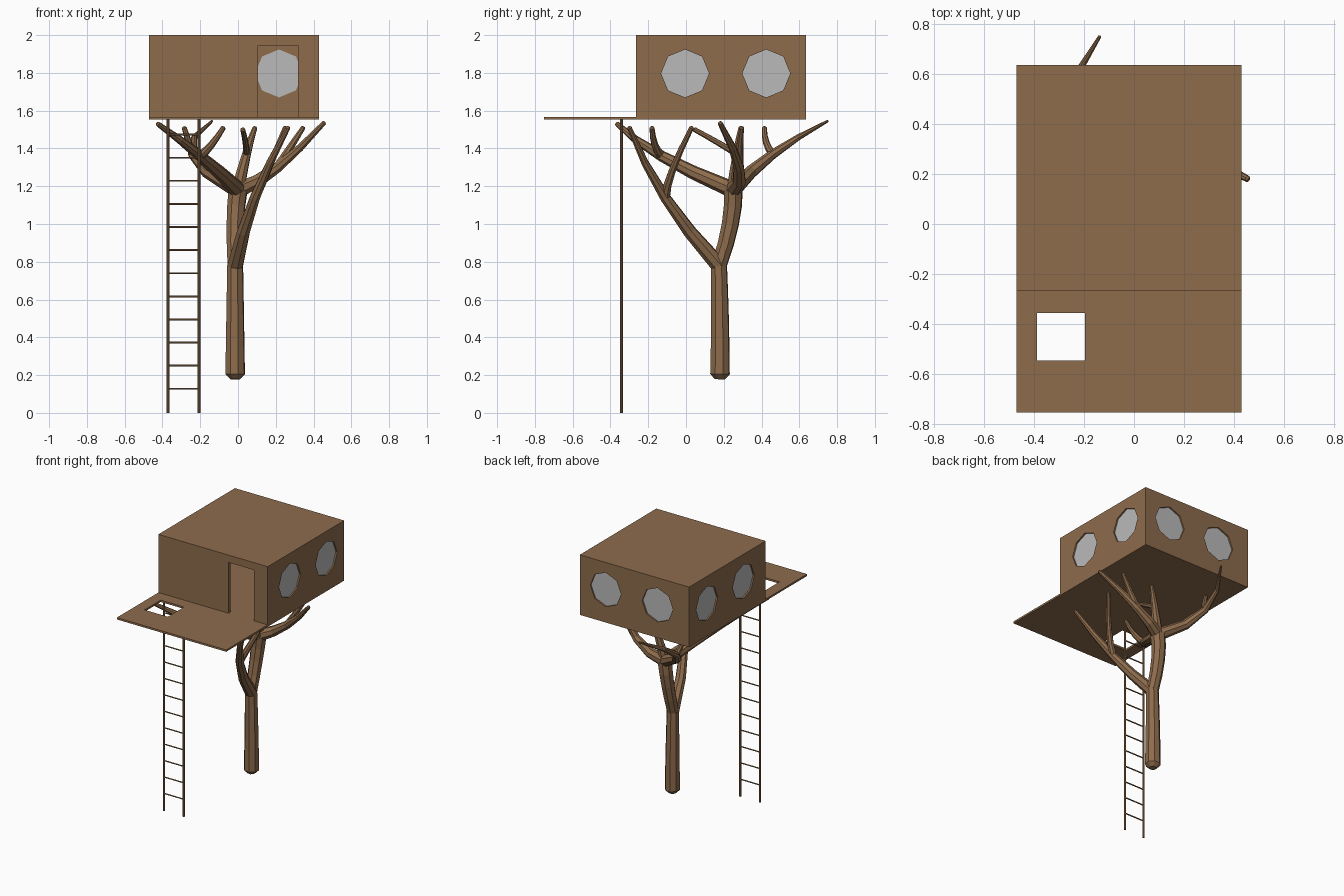
import bpy, bmesh, math
from mathutils import Matrix, Vector

if "Cube" in bpy.data.objects:
    bpy.data.objects.remove(bpy.data.objects["Cube"], do_unlink=True)


def material(name, rgb):
    m = bpy.data.materials.new(name)
    m.use_nodes = True
    m.diffuse_color = (*rgb, 1)
    m.node_tree.nodes["Principled BSDF"].inputs["Base Color"].default_value = (*rgb, 1)
    return m


WOOD = material("brown wood", (0.27, 0.15, 0.073))
GLASS = material("grey glass", (0.49, 0.49, 0.49))


def finish(bm, name, mat=WOOD):
    bmesh.ops.recalc_face_normals(bm, faces=bm.faces)
    mesh = bpy.data.meshes.new(name)
    bm.to_mesh(mesh)
    bm.free()
    obj = bpy.data.objects.new(name, mesh)
    bpy.context.scene.collection.objects.link(obj)
    if mat:
        mesh.materials.append(mat)
    return obj


def add_box(bm, lo, hi):
    lo, hi = Vector(lo), Vector(hi)
    size = Matrix.Diagonal((*(hi - lo), 1))
    bmesh.ops.create_cube(bm, size=1, matrix=Matrix.Translation((lo + hi) / 2) @ size)


def box(name, lo, hi, mat=WOOD):
    bm = bmesh.new()
    add_box(bm, lo, hi)
    return finish(bm, name, mat)


def add_rod(bm, centre, axis, radius, length, sides=8):
    rot = Vector(axis).to_track_quat('Z', 'Y').to_matrix().to_4x4()
    bmesh.ops.create_cone(bm, cap_ends=True, segments=sides, radius1=radius, radius2=radius,
                          depth=length, matrix=Matrix.Translation(centre) @ rot)


def cut(obj, cutters):
    # Subtract the cutters, keep the result and discard the helpers
    for c in cutters:
        c.hide_render = True
        mod = obj.modifiers.new("cut", 'BOOLEAN')
        mod.operation, mod.solver, mod.object = 'DIFFERENCE', 'EXACT', c
    bpy.context.view_layer.update()
    deps = bpy.context.evaluated_depsgraph_get()
    mesh = bpy.data.meshes.new_from_object(obj.evaluated_get(deps))
    obj.modifiers.clear()
    obj.data = mesh
    mesh.materials.clear()
    mesh.materials.append(WOOD)
    for c in cutters:
        bpy.data.objects.remove(c, do_unlink=True)


# House and deck limits
LEFT, RIGHT, FRONT, BACK = -0.47, 0.43, -0.265, 0.635
FLOOR, TOP, WALL = 1.567, 2.0, 0.025

# Deck with a ladder hatch
deck = box("deck", (LEFT, -0.753, 1.553), (RIGHT, BACK, FLOOR))
cut(deck, [box("hatch_cutter", (-0.388, -0.545, 1.5), (-0.196, -0.355, 1.6), None)])

# Windows: centre and outward direction, two on each side and two at the back
SILL, PANE = 1.797, 0.127
windows = [((x, BACK, SILL), (0, 1, 0)) for x in (-0.21, 0.217)]
for y in (-0.005, 0.425):
    windows += [((LEFT, y, SILL), (-1, 0, 0)), ((RIGHT, y, SILL), (1, 0, 0))]

# Hollow cabin with a doorway and window holes
cabin = box("cabin", (LEFT, FRONT, FLOOR), (RIGHT, BACK, TOP))
room = box("room_cutter", (LEFT + WALL, FRONT + WALL, 1.5),
           (RIGHT - WALL, BACK - WALL, TOP - WALL), None)
holes = bmesh.new()
add_box(holes, (0.107, FRONT - 0.05, 1.5), (0.318, FRONT + 0.05, 1.945))
for centre, axis in windows:
    add_rod(holes, centre, axis, PANE, 0.1)
cut(cabin, [room, finish(holes, "opening_cutter", None)])

# Recessed glass panes
panes = bmesh.new()
for centre, axis in windows:
    add_rod(panes, Vector(centre) - Vector(axis) * WALL * 0.6, axis, PANE, 0.008)
finish(panes, "window_panes", GLASS)

# Ladder
rails = bmesh.new()
for x in (-0.37, -0.207):
    add_rod(rails, (x, -0.341, 0.777), (0, 0, 1), 0.008, 1.554)
finish(rails, "ladder_rails")
rungs = bmesh.new()
for i in range(12):
    add_rod(rungs, (-0.2885, -0.341, 0.128 + 0.1223 * i), (1, 0, 0), 0.005, 0.163, 6)
finish(rungs, "ladder_rungs")


def limb(name, start, middle, tip, thick, thin=0.013, sides=8, steps=4):
    # Tapered tube bending from start through middle to tip, with blunt ends
    a, m, b = Vector(start), Vector(middle), Vector(tip)
    bend = 2 * m - (a + b) / 2
    path = []
    for i in range(steps + 1):
        t = i / steps
        path.append((a * (1 - t) ** 2 + bend * 2 * t * (1 - t) + b * t * t,
                     thick + (thin - thick) * t))
    ends = [(b + (b - bend).normalized() * thin / 2, thin / 2)]
    tube = [(a + (a - bend).normalized() * thick / 2, thick / 2)] + path + ends
    bm, rings, side = bmesh.new(), [], Vector((1, 0.3, 0))
    for i, (p, radius) in enumerate(tube):
        d = (tube[min(i + 1, len(tube) - 1)][0] - tube[max(i - 1, 0)][0]).normalized()
        side = (side - d * side.dot(d)).normalized()
        up = d.cross(side)
        angles = [2 * math.pi * k / sides for k in range(sides)]
        rings.append([bm.verts.new(p + (side * math.cos(w) + up * math.sin(w)) * radius)
                      for w in angles])
    for low, high in zip(rings, rings[1:]):
        for k in range(sides):
            n = (k + 1) % sides
            bm.faces.new((low[k], low[n], high[n], high[k]))
    bm.faces.new(rings[0])
    bm.faces.new(rings[-1])
    finish(bm, name)
    return path[steps // 2][0]


# Tree: trunk, then main limbs, each with a twig from its middle
FORK, CROWN = (-0.015, 0.175, 0.78), (0, 0.25, 1.18)
limb("trunk", (-0.015, 0.18, 0.205), (-0.015, 0.18, 0.5), FORK, 0.054, 0.044)
limb("upper_trunk", FORK, (-0.015, 0.235, 1.0), CROWN, 0.042, 0.052)

joint = limb("front_limb", FORK, (0.09, -0.11, 1.14), (0.265, -0.3, 1.51), 0.044)
limb("front_twig", joint, (0.16, -0.07, 1.29), (0.25, 0.03, 1.51), 0.026)

joint = limb("left_limb", CROWN, (-0.2, -0.13, 1.36), (-0.425, -0.365, 1.53), 0.045)
limb("left_twig", joint, (-0.14, -0.165, 1.42), (-0.077, -0.18, 1.51), 0.025)

joint = limb("right_limb", CROWN, (0.21, 0.28, 1.3), (0.455, 0.18, 1.535), 0.045)
limb("right_twig", joint, (0.28, 0.285, 1.41), (0.345, 0.295, 1.51), 0.026)

joint = limb("middle_limb", CROWN, (0.045, 0.27, 1.37), (0.09, 0.29, 1.51), 0.036)
limb("middle_twig", joint, (0.04, 0.17, 1.43), (0.025, 0.045, 1.5), 0.018)

joint = limb("back_limb", CROWN, (-0.24, 0.46, 1.37), (-0.137, 0.75, 1.545), 0.044, 0.007)
limb("back_twig", joint, (-0.26, 0.425, 1.43), (-0.285, 0.415, 1.51), 0.022)
